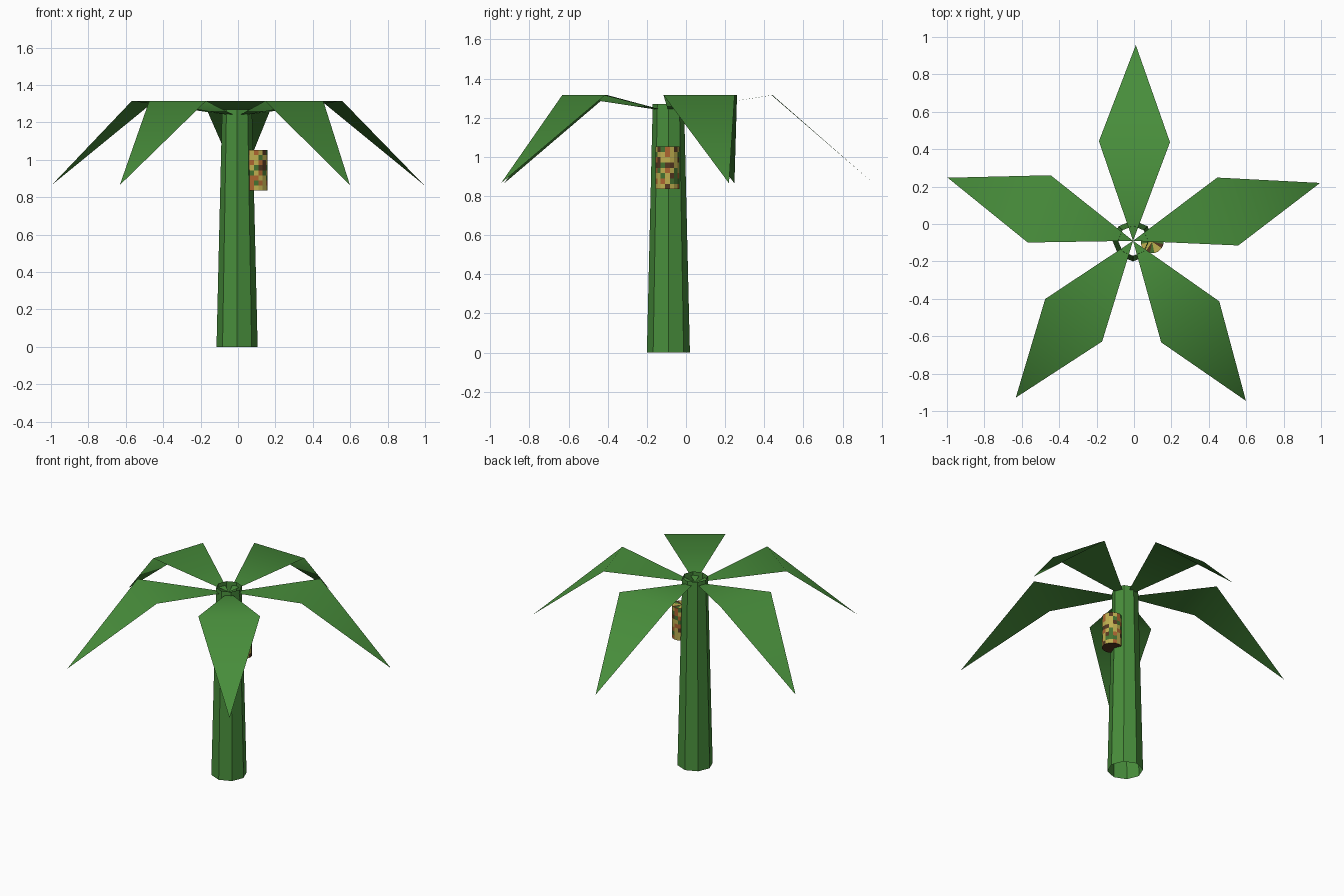
import bpy, bmesh, math, random
from mathutils import Vector

if "Cube" in bpy.data.objects:
    bpy.data.objects.remove(bpy.data.objects["Cube"])

random.seed(4)
CX, CY = -0.005, -0.09          # trunk axis


def material(name, rgb):
    m = bpy.data.materials.new(name)
    m.diffuse_color = (*rgb, 1)
    m.use_nodes = True
    m.node_tree.nodes["Principled BSDF"].inputs["Base Color"].default_value = m.diffuse_color
    return m


green = material("leaf_green", (0.065, 0.27, 0.044))
yellow = material("camo_yellow", (0.52, 0.43, 0.08))
orange = material("camo_orange", (0.42, 0.13, 0.03))
dark_green = material("camo_green", (0.06, 0.17, 0.03))
brown = material("camo_brown", (0.09, 0.04, 0.015))


def add_object(name, bm, mats):
    me = bpy.data.meshes.new(name)
    bm.to_mesh(me)
    bm.free()
    ob = bpy.data.objects.new(name, me)
    bpy.context.collection.objects.link(ob)
    for m in mats:
        me.materials.append(m)
    return ob


def tube(bm, cx, cy, sides, rings, turn=0.0):
    """Stack rings of (radius, z) into an open tube, return rings of verts."""
    loops = []
    for r, z in rings:
        loops.append([bm.verts.new((cx + r * math.cos(turn + math.tau * i / sides),
                                    cy + r * math.sin(turn + math.tau * i / sides), z))
                      for i in range(sides)])
    for a, b in zip(loops, loops[1:]):
        for i in range(sides):
            j = (i + 1) % sides
            bm.faces.new((a[i], a[j], b[j], b[i]))
    return loops


# Trunk: open tapered eight-sided tube
bm = bmesh.new()
tube(bm, CX, CY, 8, [(0.11, 0), (0.08, 1.27)])
add_object("trunk", bm, [green])

# Five drooping kite-shaped leaves, each folded across its widest line
for k in range(5):
    a = math.radians(17.2 + 72 * k)
    out = Vector((math.cos(a), math.sin(a), 0))
    side = Vector((-out.y, out.x, 0))
    base = Vector((CX, CY, 0))
    bm = bmesh.new()
    root, right, tip, left = [
        bm.verts.new(base + out * d + side * w + Vector((0, 0, z)))
        for d, w, z in ((0, 0, 1.232), (0.53, -0.19, 1.315),
                        (1.047, 0, 0.865), (0.53, 0.19, 1.315))]
    bm.faces.new((root, right, left))
    bm.faces.new((right, tip, left))
    for f in bm.faces:
        f.smooth = True
    add_object(f"leaf_{k + 1}", bm, [green])

# Small patterned canister on the right of the trunk, camouflage by face
bm = bmesh.new()
rows = 8
z0, z1 = 0.835, 1.053
rings = [(0.062, z0 + (z1 - z0) * i / rows) for i in range(rows + 1)]
loops = tube(bm, 0.097, -0.095, 16, rings, math.pi / 16)
for f in bm.faces:
    f.material_index = random.choices(range(4), (4, 3, 3, 1.5))[0]
bottom = bm.faces.new(loops[0][::-1])
top = bm.faces.new(loops[-1])
bottom.material_index = 3
top.material_index = 0
parts = bmesh.ops.poke(bm, faces=[top])["faces"]
for i, f in enumerate(parts):
    f.material_index = (0, 0, 3, 2)[i % 4]
add_object("canister", bm, [yellow, orange, dark_green, brown])
